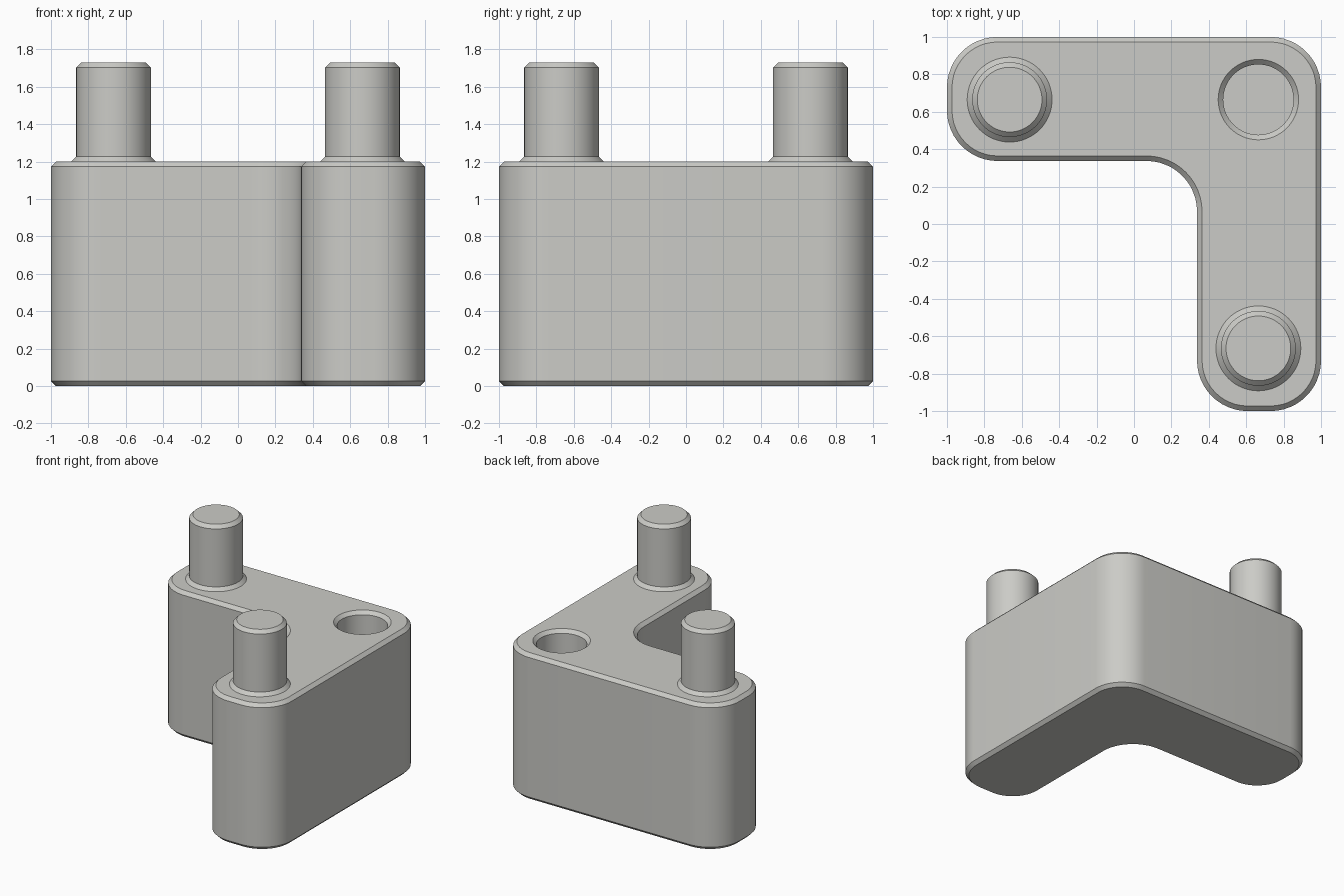
import bpy, bmesh, math

if "Cube" in bpy.data.objects:
    bpy.data.objects.remove(bpy.data.objects["Cube"])

R = 0.27      # corner radius of the block
C = 0.027     # chamfer size
IN = 0.337    # inner edge of the L
PEG = 0.665   # peg and hole centre distance

grey = bpy.data.materials.new("warm grey")
grey.diffuse_color = (0.6, 0.6, 0.57, 1)
grey.use_nodes = True
grey.node_tree.nodes["Principled BSDF"].inputs["Base Color"].default_value = grey.diffuse_color


def loft(name, rings):
    """Solid made by bridging equal-length rings and capping both ends."""
    bm = bmesh.new()
    loops = [[bm.verts.new(p) for p in ring] for ring in rings]
    n = len(loops[0])
    for a, b in zip(loops, loops[1:]):
        for i in range(n):
            j = (i + 1) % n
            bm.faces.new((a[i], a[j], b[j], b[i]))
    bm.faces.new(loops[0][::-1])
    bm.faces.new(loops[-1])
    bmesh.ops.recalc_face_normals(bm, faces=bm.faces)
    me = bpy.data.meshes.new(name)
    bm.to_mesh(me)
    bm.free()
    me.materials.append(grey)
    ob = bpy.data.objects.new(name, me)
    bpy.context.collection.objects.link(ob)
    return ob


def l_ring(inset, z, steps=12):
    """Rounded L outline, counter-clockwise, moved inwards by inset."""
    # centre x, centre y, start angle, sweep
    lo, hi, mid = -1 + R, 1 - R, IN + R
    corners = [(hi, hi, 0, 90), (lo, hi, 90, 90), (lo, mid, 180, 90),
               (IN - R, IN - R, 90, -90), (mid, lo, 180, 90), (hi, lo, 270, 90)]
    pts = []
    for cx, cy, start, sweep in corners:
        r = R - inset if sweep > 0 else R + inset
        for i in range(steps + 1):
            a = math.radians(start + sweep * i / steps)
            pts.append((cx + r * math.cos(a), cy + r * math.sin(a), z))
    return pts


def turned(name, x, y, profile, sides=64):
    """Round solid from (radius, z) pairs."""
    return loft(name, [[(x + r * math.cos(2 * math.pi * i / sides),
                         y + r * math.sin(2 * math.pi * i / sides), z)
                        for i in range(sides)] for r, z in profile])


# L-shaped block with chamfered top and bottom edges
block = loft("pegged_block", [l_ring(C, 0), l_ring(0, C),
                              l_ring(0, 1.2 - C), l_ring(C, 1.2)])

# Pegs with a flared foot and chamfered tip
peg_profile = [(0.227, 1.12), (0.227, 1.2), (0.2, 1.2 + C),
               (0.2, 1.73 - C), (0.2 - C, 1.73)]
left_peg = turned("left_peg", -PEG, PEG, peg_profile)
front_peg = turned("front_peg", PEG, -PEG, peg_profile)

# Blind socket in the corner with a chamfered rim
socket = turned("socket_cutter", PEG, PEG,
                [(0.188, 0.64), (0.188, 1.2 - C), (0.215, 1.2), (0.215, 1.3)])

# Join the pegs and cut the socket
bpy.context.view_layer.objects.active = block
block.select_set(True)
for part, op in ((left_peg, 'UNION'), (front_peg, 'UNION'), (socket, 'DIFFERENCE')):
    mod = block.modifiers.new(part.name, 'BOOLEAN')
    mod.operation, mod.object, mod.solver = op, part, 'EXACT'
    bpy.ops.object.modifier_apply(modifier=mod.name)
    bpy.data.objects.remove(part)

bpy.ops.object.select_all(action='DESELECT')
block.select_set(True)
bpy.ops.object.shade_smooth_by_angle(angle=math.radians(30))
